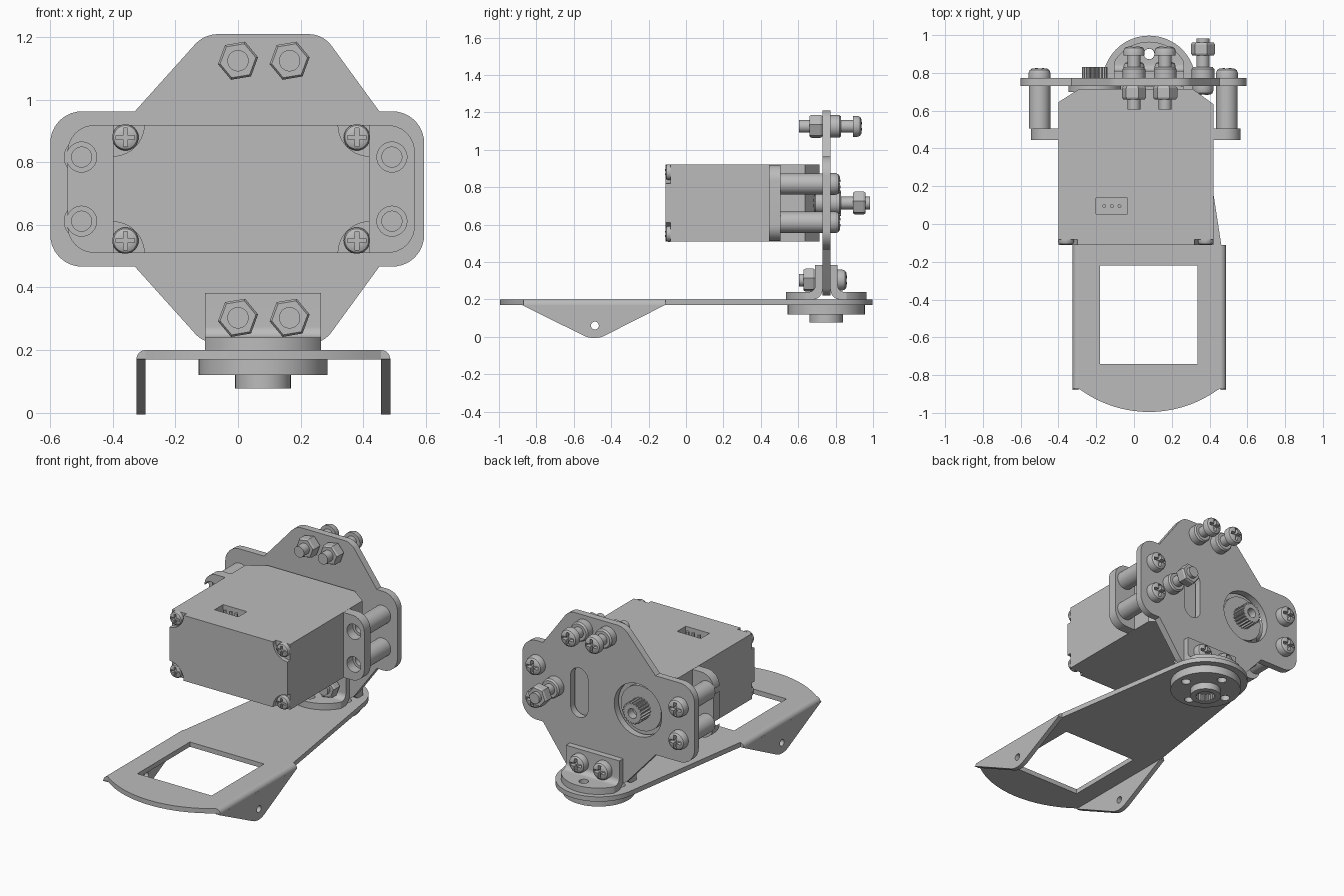
import bpy, bmesh, math
from mathutils import Vector

old = bpy.data.objects.get("Cube")
if old:
    bpy.data.objects.remove(old)

grey = bpy.data.materials.new("plain grey")
grey.use_nodes = True
COLOUR = (0.5, 0.5, 0.5, 1)
grey.diffuse_color = COLOUR
grey.node_tree.nodes["Principled BSDF"].inputs["Base Color"].default_value = COLOUR
parts = []


def place(axis, u, v, h):
    return {"X": (h, u, v), "Y": (u, h, v), "Z": (u, v, h)}[axis]


def finish(name, bm):
    bmesh.ops.recalc_face_normals(bm, faces=bm.faces)
    mesh = bpy.data.meshes.new(name)
    bm.to_mesh(mesh)
    bm.free()
    mesh.materials.append(grey)
    ob = bpy.data.objects.new(name, mesh)
    bpy.context.collection.objects.link(ob)
    parts.append(ob)
    return ob


def prism(name, axis, pts, lo, hi):
    bm = bmesh.new()
    rings = [[bm.verts.new(place(axis, u, v, h)) for u, v in pts] for h in (lo, hi)]
    bm.faces.new(rings[0])
    bm.faces.new(rings[1])
    for i in range(len(pts)):
        j = (i + 1) % len(pts)
        bm.faces.new((rings[0][i], rings[0][j], rings[1][j], rings[1][i]))
    return finish(name, bm)


def circle(u, v, r, n=40, turn=0.0):
    return [(u + r * math.cos(turn + math.tau * i / n), v + r * math.sin(turn + math.tau * i / n))
            for i in range(n)]


def rod(name, axis, u, v, r, lo, hi, n=40):
    return prism(name, axis, circle(u, v, r, n), lo, hi)


def lathe(name, axis, u, v, profile, n=32, turn=0.0):
    bm = bmesh.new()
    rings = [[bm.verts.new(place(axis, a, b, h)) for a, b in circle(u, v, r, n, turn)]
             for r, h in profile]
    for a, b in zip(rings, rings[1:]):
        for i in range(n):
            j = (i + 1) % n
            bm.faces.new((a[i], a[j], b[j], b[i]))
    bm.faces.new(rings[0])
    bm.faces.new(rings[-1])
    return finish(name, bm)


def rounded(corners, steps=8):
    """Corners are (u, v, radius); each is replaced by a smooth fillet."""
    out = []
    for i, (u, v, r) in enumerate(corners):
        p = Vector((u, v))
        if r == 0:
            out.append((u, v))
            continue
        a = (Vector(corners[i - 1][:2]) - p).normalized()
        b = (Vector(corners[(i + 1) % len(corners)][:2]) - p).normalized()
        half = a.angle(b) / 2
        t = r / math.tan(half)
        centre = p + (a + b).normalized() * (r / math.sin(half))
        start, end = p + a * t - centre, p + b * t - centre
        for k in range(steps + 1):
            q = start.lerp(end, k / steps).normalized() * r + centre
            out.append((q.x, q.y))
    return out


def rect(u0, u1, v0, v1, r=0.0):
    return rounded([(u0, v0, r), (u1, v0, r), (u1, v1, r), (u0, v1, r)])


def cut(target, *cutters, operation='DIFFERENCE'):
    for c in cutters:
        mod = target.modifiers.new("cut", 'BOOLEAN')
        mod.operation, mod.solver, mod.object = operation, 'EXACT', c
        bpy.context.view_layer.objects.active = target
        bpy.ops.object.modifier_apply(modifier=mod.name)
        parts.remove(c)
        bpy.data.objects.remove(c)


def gear(u, v, r_in, r_out, teeth):
    pts = []
    for i in range(teeth * 4):
        r = r_out if i % 4 < 2 else r_in
        a = math.tau * i / (teeth * 4)
        pts.append((u + r * math.cos(a), v + r * math.sin(a)))
    return pts


def pan_head(name, x, z, y, s, r, h):
    """Domed screw head with a cross recess, facing s along y."""
    dome = [(r, y), (r, y + s * h * .5), (r * .9, y + s * h * .8),
            (r * .7, y + s * h * .95), (r * .4, y + s * h)]
    ob = lathe(name, "Y", x, z, dome)
    a, b = r * .7, r * .16
    cross = [(a, b), (b, b), (b, a), (-b, a), (-b, b), (-a, b),
             (-a, -b), (-b, -b), (-b, -a), (b, -a), (b, -b), (a, -b)]
    cut(ob, prism("cross", "Y", [(x + p, z + q) for p, q in cross],
                  y + s * h * .45, y + s * h * 1.5))


def nut(name, x, z, lo, hi):
    e = .01
    lathe(name, "Y", x, z, [(.058, lo), (.065, lo + e), (.065, hi - e), (.058, hi)], 6, .17)


CX, CZ, HY = .08, .715, .75     # arm centre, motor height, horn centre

# Motor body: chamfered at the back, with corner pockets and a plug socket
body = prism("motor_body", "Z", [(-.4, -.11), (.42, -.11), (.42, .635), (.31, .715),
                                 (-.29, .715), (-.4, .645)], .51, .92)
for x, sx in ((-.4, -.36), (.42, .38)):
    for z, sz in ((.51, .55), (.92, .88)):
        cut(body, rod("pocket", "Y", x, z, .1, -.2, -.083))
        pan_head("case_screw", sx, sz, -.083, -1, .042, .028)
cut(body, prism("socket", "Z", rect(-.2, -.035, .053, .138), .87, 1))
for i in range(3):
    rod("plug_pin", "Z", -.157 + .04 * i, .095, .01, .86, .915, 12)

# Motor mounting flange with its four holes
flange = prism("motor_flange", "Y", rect(-.545, .565, .511, .919, .085), .445, .505)
posts = [(x, z) for x in (-.5, .492) for z in (.612, .817)]
for x, z in posts:
    cut(flange, rod("hole", "Y", x, z, .048, .4, .6))

# Output boss and splined shaft
rod("output_boss", "Y", -.208, CZ, .14, .7, .743)
spline = prism("output_spline", "Y", gear(-.208, CZ, .058, .068, 20), .73, .83)
cut(spline, rod("bore", "Y", -.208, CZ, .03, .78, .9))

# Upright plate with a shaft hole and a slot
outline = [(-.108, 1.21, .1), (.272, 1.21, .09), (.452, .963, 0), (.595, .963, .1),
           (.595, .467, .1), (.452, .467, 0), (.272, .22, .09), (-.108, .22, .1),
           (-.33, .467, 0), (-.6, .467, .1), (-.6, .963, .1), (-.33, .963, 0)]
plate = prism("upright_plate", "Y", rounded(outline), .73, .773)
cut(plate, rod("shaft_hole", "Y", -.208, CZ, .165, .6, .9),
    prism("slot", "Y", rect(.14, .26, .56, .87, .0599), .6, .9))

# Spacer posts between flange and plate
for x, z in posts:
    post = rod("spacer_post", "Y", x, z, .057, .505, .73)
    cut(post, rod("bore", "Y", x, z, .032, .4, .55))
    pan_head("post_screw", x, z, .773, 1, .058, .052)

# Bolts with nuts in front, at the top and the bottom of the plate
for x in (0, .165):
    rod("top_bolt", "Y", x, 1.125, .034, .605, .9)
    nut("top_nut", x, 1.125, .66, .73)
    lathe("top_spacer", "Y", x, 1.125, [(.06, .773), (.06, .82), (.052, .83)])
    pan_head("top_bolt_head", x, 1.125, .893, 1, .056, .047)
    rod("bottom_bolt", "Y", x, .303, .034, .605, .82)
    nut("bottom_nut", x, .303, .628, .69)
    pan_head("bottom_bolt_head", x, .303, .81, 1, .056, .05)

# Side bolt, reversed
rod("side_bolt", "Y", .365, CZ, .034, .7, .983)
nut("side_nut", .365, CZ, .893, .96)
lathe("side_spacer", "Y", .365, CZ, [(.06, .773), (.06, .82), (.052, .83)])
pan_head("side_bolt_head", .365, CZ, .73, -1, .056, .047)

# Pair of angle brackets holding the plate
for name, s in (("front_angle", -1), ("rear_angle", 1)):
    section = [(.022, .2, .05), (.3, .2, 0), (.3, .24, 0), (.06, .24, .035),
               (.06, .383, 0), (.022, .383, 0)]
    angle = prism(name, "X", rounded([(.751 + s * u, v, r) for u, v, r in section]),
                  CX - .185, CX + .185)
    cut(angle, rod("round_end", "Z", CX, HY, .215, .1, .5, 64), operation='INTERSECT')
    cut(angle, rod("hole", "Z", CX, HY + s * .15, .028, .1, .23 + .1))

# Arm: rounded pivot end, straight sides and a bowed tip
pivot = [(CX + .247 * math.cos(a), HY + .247 * math.sin(a))
         for a in (math.radians(8 + 164 * i / 32) for i in range(33))]
tip = [(CX + .621 * math.sin(a), -.374 - .621 * math.cos(a))
       for a in (math.radians(-35 + 70 * i / 20) for i in range(21))]
left, right, fold = -.325, .487, .03
arm_outline = (pivot + [(left + .025, -.11), (left + fold, -.11), (left + fold, -.87)] + tip
               + [(right - fold, -.87), (right - fold, -.11), (right - .025, -.11)])
arm = prism("arm", "Z", arm_outline, .17, .2)
cut(arm, prism("window", "Z", rect(-.18, .335, -.74, -.22), .1, .3))

# Folded side flanges of the arm
for x, s in ((left, 1), (right, -1)):
    inner = x + s * fold
    quarter = [(inner - s * fold * math.cos(a), .17 + fold * math.sin(a))
               for a in (math.pi / 2 * i / 8 for i in range(9))]
    prism("arm_fold", "Y", [(inner, .17)] + quarter, -.87, -.11)
    ear = prism("arm_ear", "X", rounded([(-.88, .171, 0), (-.49, -.022, .13), (-.11, .171, 0)]),
                min(x, inner), max(x, inner))
    cut(ear, rod("pin_hole", "X", -.487, .06, .021, x - .1, x + .1, 24))

# Horn disc and hub beneath the arm
disc = rod("horn_disc", "Z", CX, HY, .206, .12, .17, 64)
for i in range(4):
    a = math.pi / 2 * i
    u, v = CX + .15 * math.cos(a), HY + .15 * math.sin(a)
    cut(disc, rod("hole", "Z", u, v, .028, 0, .3, 24))
    cut(arm, rod("hole", "Z", u, v, .028, 0, .3, 24))
hub = rod("horn_hub", "Z", CX, HY, .089, .077, .12)
cut(hub, prism("spline_socket", "Z", gear(CX, HY, .05, .058, 16), 0, .2))

# Smooth round surfaces, keep hard edges
bpy.ops.object.select_all(action='DESELECT')
for ob in parts:
    ob.select_set(True)
bpy.context.view_layer.objects.active = parts[0]
bpy.ops.object.shade_smooth_by_angle(angle=math.radians(30))
